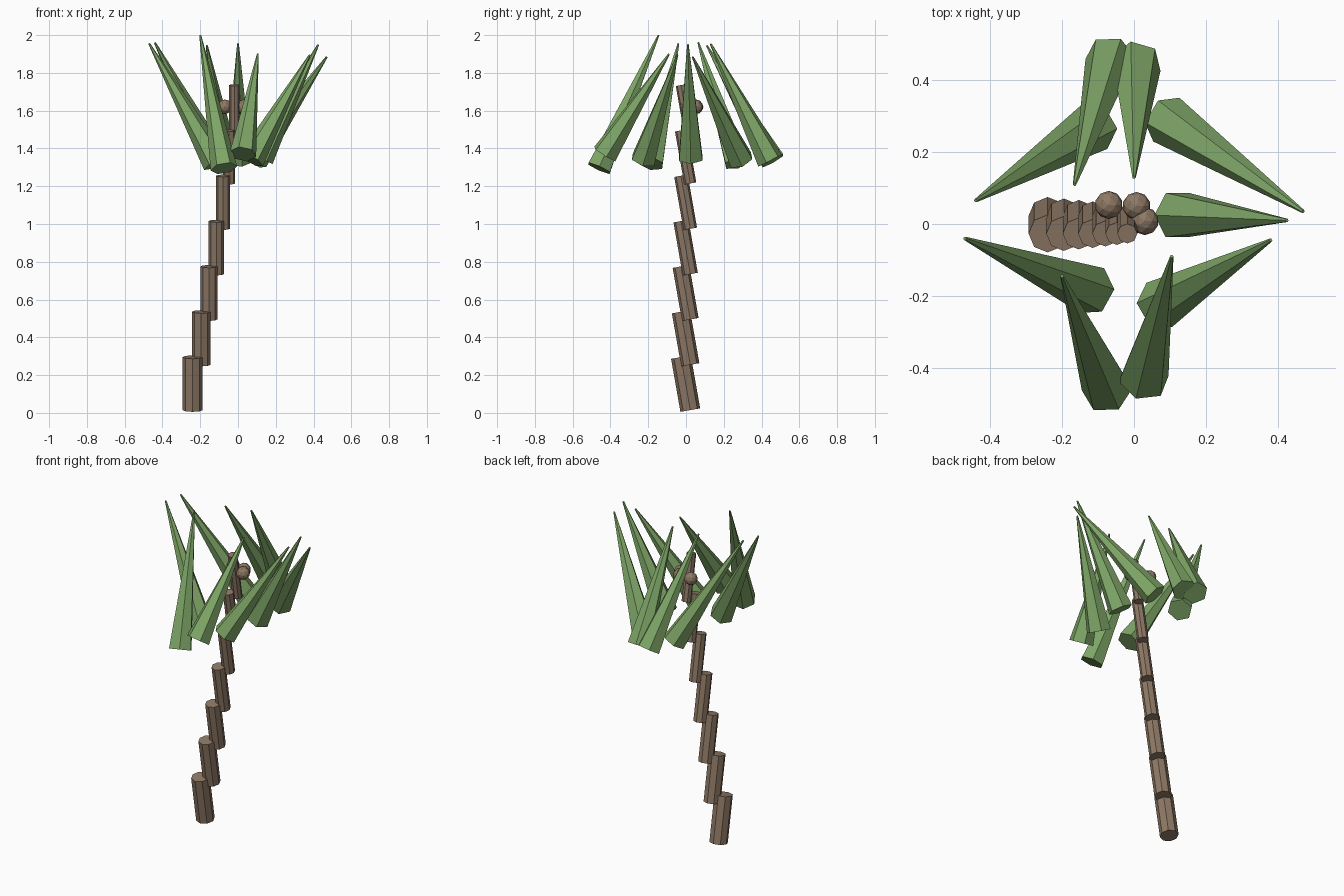
import bpy
import bmesh
import math
from mathutils import Vector, Matrix

cube = bpy.data.objects.get("Cube")
if cube:
    bpy.data.objects.remove(cube, do_unlink=True)


def material(name, color):
    mat = bpy.data.materials.new(name)
    mat.use_nodes = True
    mat.diffuse_color = (*color, 1)
    mat.node_tree.nodes["Principled BSDF"].inputs["Base Color"].default_value = (*color, 1)
    return mat


bark = material("bark brown", (0.27, 0.19, 0.13))
green = material("leaf green", (0.21, 0.38, 0.135))


def finish(name, bm, mat):
    mesh = bpy.data.meshes.new(name)
    bm.to_mesh(mesh)
    bm.free()
    mesh.materials.append(mat)
    obj = bpy.data.objects.new(name, mesh)
    bpy.context.collection.objects.link(obj)
    return obj


def tapered(name, start, end, r1, r2, sides, twist, mat):
    """Closed cone or cylinder between two points, with a vertex on x before tilting."""
    start, end = Vector(start), Vector(end)
    axis = end - start
    tilt = Vector((0, 0, 1)).rotation_difference(axis).to_matrix().to_4x4()
    spin = Matrix.Rotation(math.radians(90 + twist), 4, "Z")
    bm = bmesh.new()
    bmesh.ops.create_cone(bm, cap_ends=True, segments=sides, radius1=r1, radius2=r2,
                          depth=axis.length,
                          matrix=Matrix.Translation((start + end) / 2) @ tilt @ spin)
    return finish(name, bm, mat)


# Trunk: overlapping, leaning segments that step sideways and get thinner
lean = math.radians(10)
half = Vector((0, -math.sin(lean), math.cos(lean))) * 0.1425
for i in range(7):
    centre = Vector((-0.24 + 0.0465 * i - 0.0016 * i * i, -0.002, 0.155 + 0.24 * i))
    radius = 0.053 - 0.0042 * i
    tapered(f"trunk_segment_{i + 1}", centre - half, centre + half,
            radius, radius, 8, 0, bark)

# Coconuts near the top of the trunk
for i, (x, y) in enumerate([(-0.07, 0.053), (0.007, 0.05), (0.03, 0.008)]):
    bm = bmesh.new()
    bmesh.ops.create_icosphere(bm, subdivisions=2, radius=0.039,
                               matrix=Matrix.Translation((x, y, 1.62)))
    finish(f"coconut_{i + 1}", bm, bark)

# Fronds: wide low end, pointed high end, twist in degrees
fronds = [
    ((0.12, 0.025, 1.35), (0.425, 0.01, 1.95), 0),
    ((0.09, 0.29, 1.34), (0.47, 0.035, 1.885), 0),
    ((0.006, 0.445, 1.335), (0, 0.13, 1.955), -18),
    ((-0.065, 0.46, 1.335), (-0.165, 0.11, 1.945), 4),
    ((-0.11, 0.27, 1.325), (-0.44, 0.065, 1.96), 0),
    ((-0.117, -0.185, 1.32), (-0.47, -0.04, 1.955), 0),
    ((-0.075, -0.46, 1.295), (-0.2, -0.145, 2.0), 0),
    ((0.027, -0.43, 1.37), (0.105, -0.09, 1.9), 10),
    ((0.07, -0.225, 1.34), (0.38, -0.045, 1.895), 0),
]
for i, (base, tip, twist) in enumerate(fronds):
    tapered(f"frond_{i + 1}", base, tip, 0.071, 0.005, 6, twist, green)
